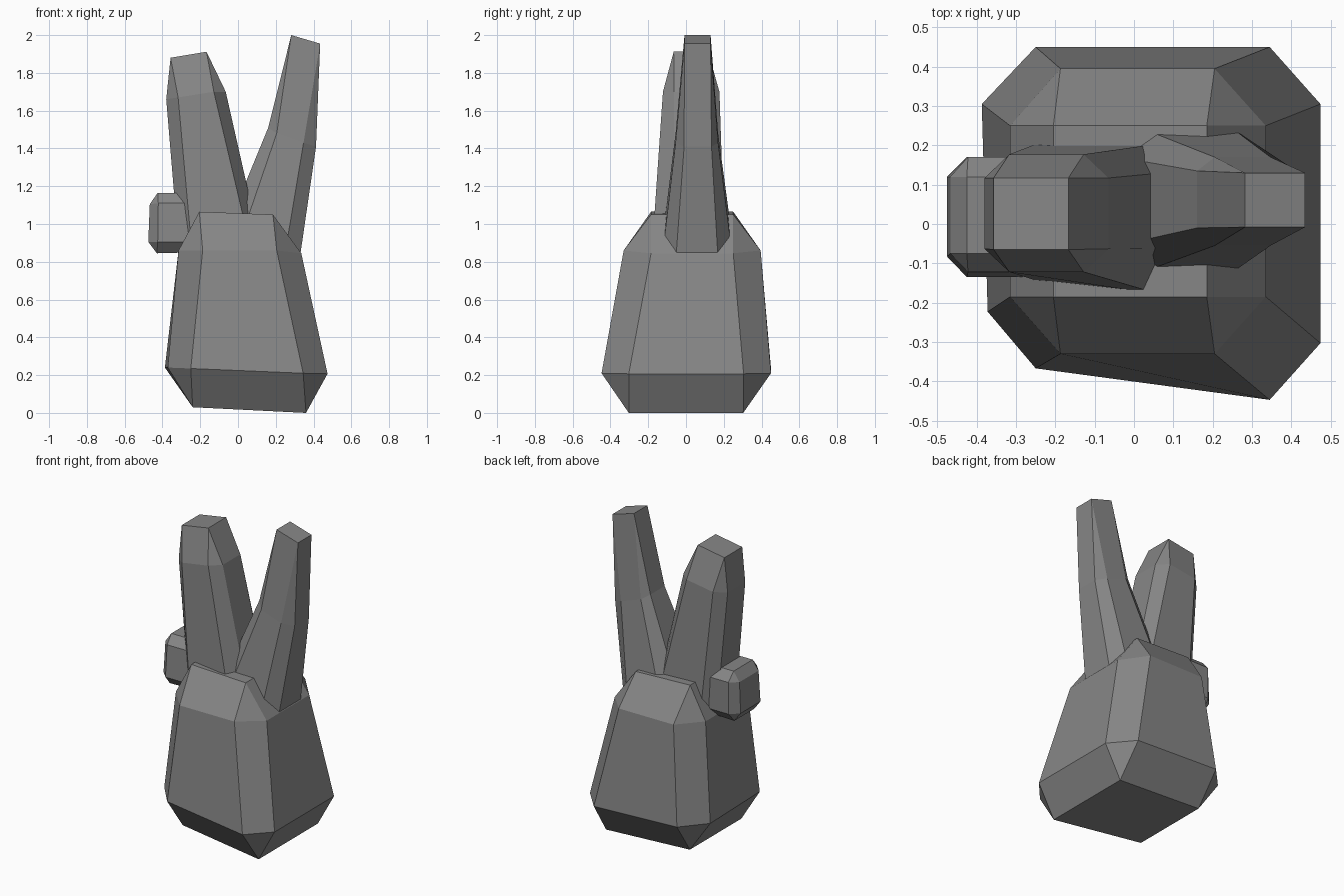
import bpy, bmesh

if "Cube" in bpy.data.objects:
    bpy.data.objects.remove(bpy.data.objects["Cube"])

grey = bpy.data.materials.new("dark_grey")
grey.diffuse_color = (0.24, 0.24, 0.24, 1)
grey.use_nodes = True
grey.node_tree.nodes["Principled BSDF"].inputs["Base Color"].default_value = grey.diffuse_color


def ring(xs, zs, y_in, y_out):
    """Chamfered rectangle: x/z for left, inner left, inner right, right."""
    order = [(0, y_in[0]), (1, y_out[0]), (2, y_out[0]), (3, y_in[0]),
             (3, y_in[1]), (2, y_out[1]), (1, y_out[1]), (0, y_in[1])]
    return [(xs[i], y, zs[i]) for i, y in order]


def cap(xs, zs, ys):
    """Four-cornered end face."""
    return [(xs[i], ys[j], zs[i]) for i, j in ((0, 0), (1, 0), (1, 1), (0, 1))]


def build(name, top, rings, bottom=None, tweak=None):
    bm = bmesh.new()
    loops = [[bm.verts.new(p) for p in r] for r in rings]

    def close(end, loop):
        c = [bm.verts.new(p) for p in end]
        bm.faces.new(c)
        for k in range(4):
            a, b, n = loop[2 * k], loop[2 * k + 1], loop[(2 * k + 2) % 8]
            bm.faces.new((c[k], a, b))
            bm.faces.new((c[k], b, n, c[(k + 1) % 4]))

    close(top, loops[0])
    for u, l in zip(loops, loops[1:]):
        for k in range(8):
            n = (k + 1) % 8
            bm.faces.new((u[k], l[k], l[n], u[n]))
    if bottom:
        close(bottom, loops[-1])
    else:
        bm.faces.new(loops[-1])
    if tweak:
        for v in bm.verts:
            tweak(v.co)
    bmesh.ops.recalc_face_normals(bm, faces=bm.faces)
    me = bpy.data.meshes.new(name)
    bm.to_mesh(me)
    bm.free()
    me.materials.append(grey)
    ob = bpy.data.objects.new(name, me)
    bpy.context.collection.objects.link(ob)
    return ob


def dent(co):
    # lower front left corner of the body is pushed in
    if co.z < 0.3 and co.x < 0 and co.y < 0:
        co.y += 0.08
        if co.x < -0.3:
            co.x += 0.015


def flare(co):
    # front right foot of the left ear sits further forward
    if co.z < 1 and co.x > 0 and co.y < -0.1:
        co.y -= 0.035


# Body
build("body",
      cap((-0.205, 0.185), (1.065, 1.05), (-0.185, 0.25)),
      [ring((-0.315, -0.187, 0.205, 0.335), (0.86, 0.86, 0.86, 0.845),
            (-0.185, 0.25), (-0.33, 0.395)),
       ring((-0.387, -0.25, 0.345, 0.474), (0.24, 0.235, 0.21, 0.207),
            (-0.303, 0.305), (-0.447, 0.45))],
      cap((-0.24, 0.36), (0.03, 0), (-0.303, 0.303)), dent)

# Left ear
build("left_ear",
      cap((-0.357, -0.167), (1.88, 1.912), (-0.065, 0.117)),
      [ring((-0.38, -0.317, -0.128, -0.065), (1.66, 1.67, 1.70, 1.70),
            (-0.063, 0.117), (-0.122, 0.177)),
       ring((-0.315, -0.245, 0.07, 0.125), (0.88, 0.87, 0.86, 0.86),
            (-0.06, 0.135), (-0.145, 0.205))], None, flare)

# Right ear
build("right_ear",
      cap((0.282, 0.435), (2.0, 1.955), (-0.008, 0.13)),
      [ring((0.16, 0.205, 0.347, 0.413), (1.51, 1.48, 1.43, 1.41),
            (-0.01, 0.135), (-0.055, 0.17)),
       ring((-0.05, 0.02, 0.25, 0.32), (1.0, 0.94, 0.85, 0.77),
            (-0.057, 0.172), (-0.123, 0.243))])

# Tail
build("tail",
      cap((-0.425, -0.24), (1.165, 1.165), (-0.075, 0.12)),
      [ring((-0.467, -0.422, -0.24, -0.19), (1.105, 1.11, 1.11, 1.11),
            (-0.075, 0.12), (-0.122, 0.17)),
       ring((-0.475, -0.425, -0.24, -0.19), (0.905, 0.905, 0.905, 0.905),
            (-0.083, 0.12), (-0.135, 0.17))],
      cap((-0.43, -0.24), (0.845, 0.85), (-0.083, 0.12)))
